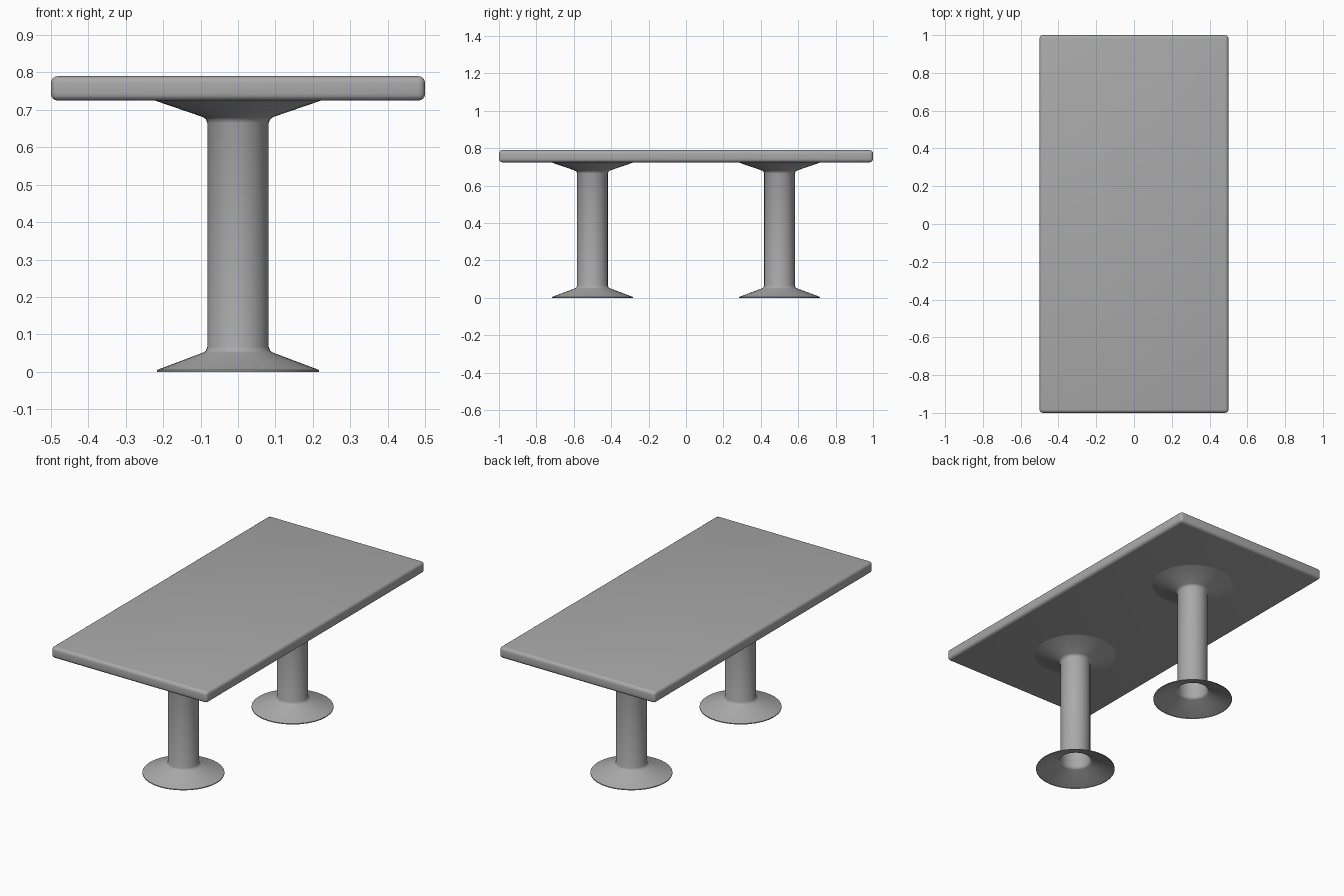
import bpy, bmesh, math

cube = bpy.data.objects.get("Cube")
if cube:
    bpy.data.objects.remove(cube)

GREY = (0.4, 0.4, 0.4, 1)
grey = bpy.data.materials.new("plain grey")
grey.use_nodes = True
grey.diffuse_color = GREY
grey.node_tree.nodes["Principled BSDF"].inputs["Base Color"].default_value = GREY


def add_object(name, bm, angle):
    mesh = bpy.data.meshes.new(name)
    bm.to_mesh(mesh)
    bm.free()
    mesh.materials.append(grey)
    obj = bpy.data.objects.new(name, mesh)
    bpy.context.collection.objects.link(obj)
    bpy.ops.object.select_all(action="DESELECT")
    obj.select_set(True)
    bpy.context.view_layer.objects.active = obj
    bpy.ops.object.shade_smooth_by_angle(angle=math.radians(angle))
    return obj


# Table top: rounded slab
bm = bmesh.new()
bmesh.ops.create_cube(bm, size=1)
bmesh.ops.scale(bm, vec=(1.0, 2.0, 0.065), verts=bm.verts)
bmesh.ops.translate(bm, vec=(0, 0, 0.7575), verts=bm.verts)
bmesh.ops.bevel(bm, geom=bm.edges[:], offset=0.018, segments=4,
                profile=0.5, affect="EDGES")
add_object("table_top", bm, 40)

# Pedestal legs: hollow column with a flared foot and a flared head
PROFILE = [(0.216, 0.0), (0.216, 0.005), (0.094, 0.051), (0.086, 0.056),
           (0.082, 0.067), (0.082, 0.665), (0.086, 0.675), (0.094, 0.681),
           (0.228, 0.727)]


def pedestal(name, y):
    bm = bmesh.new()
    verts = [bm.verts.new((r, 0, z)) for r, z in PROFILE]
    edges = [bm.edges.new(pair) for pair in zip(verts, verts[1:])]
    bmesh.ops.spin(bm, geom=verts + edges, cent=(0, 0, 0), axis=(0, 0, 1),
                   angle=math.tau, steps=32, use_merge=True)
    bmesh.ops.remove_doubles(bm, verts=bm.verts, dist=0.0005)
    bmesh.ops.recalc_face_normals(bm, faces=bm.faces)
    # Keep the outer skin facing away from the column axis
    bm.normal_update()
    wall = max(bm.faces, key=lambda f: f.calc_area())
    if wall.normal.dot(wall.calc_center_median() * 1) < 0 and abs(wall.normal.z) < 0.1:
        bmesh.ops.reverse_faces(bm, faces=bm.faces)
    bmesh.ops.translate(bm, vec=(0, y, 0), verts=bm.verts)
    add_object(name, bm, 40)


pedestal("front_pedestal", -0.5)
pedestal("back_pedestal", 0.5)
